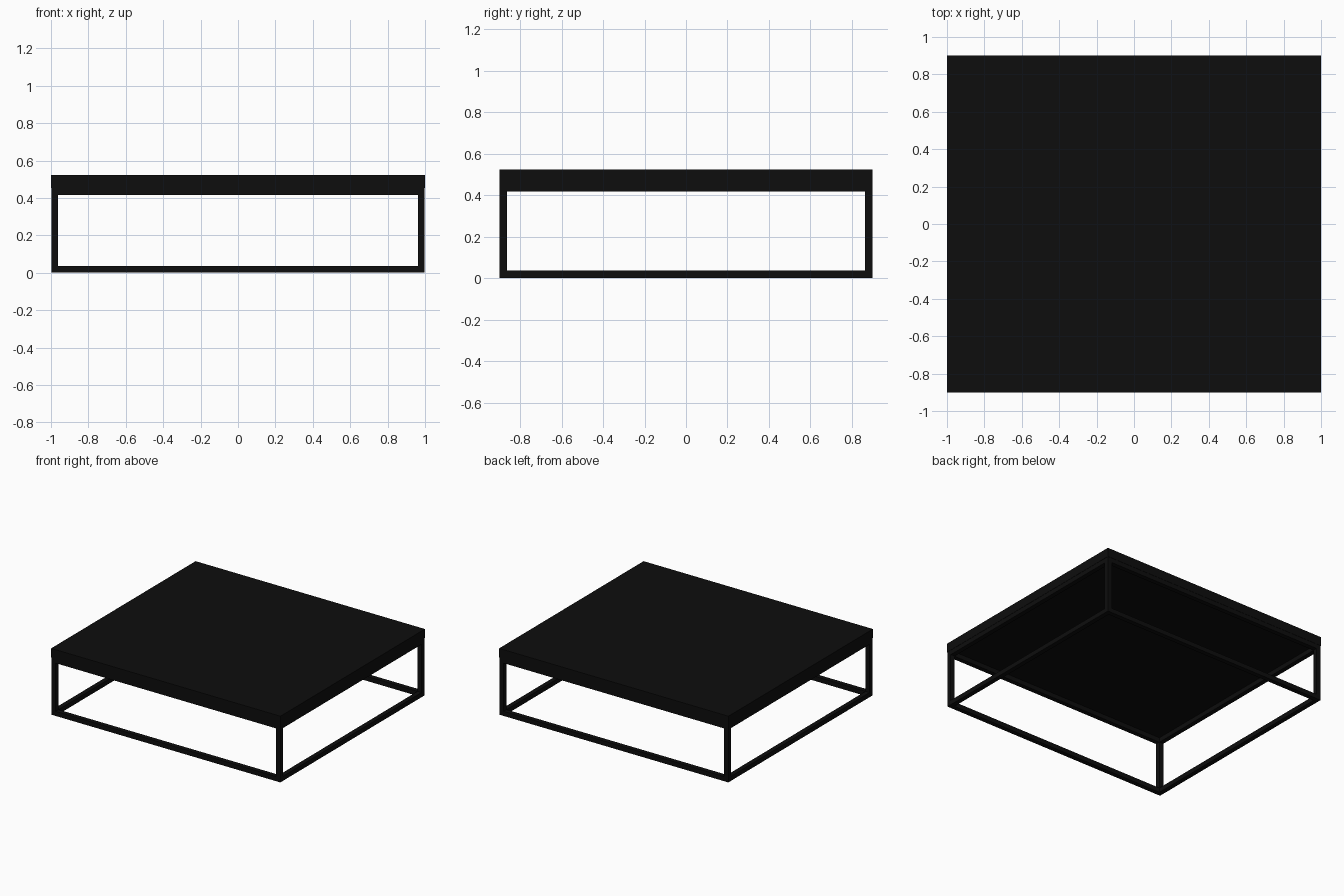
import bpy

if "Cube" in bpy.data.objects:
    bpy.data.objects.remove(bpy.data.objects["Cube"])

black = bpy.data.materials.new("black_finish")
black.diffuse_color = (0.004, 0.004, 0.004, 1)
black.use_nodes = True
black.node_tree.nodes["Principled BSDF"].inputs["Base Color"].default_value = black.diffuse_color

HX, HY = 0.998, 0.898      # outer half size of the frame
T = 0.036                  # square tube thickness
Z0, Z1 = 0.0, 0.452        # frame bottom and top


def box(name, lo, hi):
    bpy.ops.mesh.primitive_cube_add(size=1, location=[(a + b) / 2 for a, b in zip(lo, hi)])
    ob = bpy.context.object
    ob.name = name
    ob.scale = [b - a for a, b in zip(lo, hi)]
    bpy.ops.object.transform_apply(location=False, rotation=False, scale=True)
    ob.data.materials.append(black)
    return ob


# Table top
box("table_top", (-1, -0.9, Z1), (1, 0.9, 0.523))

# Legs at the four corners
for xn, x in (("left", -HX), ("right", HX - T)):
    for yn, y in (("front", -HY), ("back", HY - T)):
        box(f"{yn}_{xn}_leg", (x, y, Z0), (x + T, y + T, Z1))

# Floor and upper rails between the legs
for zn, z in (("floor", Z0), ("upper", Z1 - T)):
    for yn, y in (("front", -HY), ("back", HY - T)):
        box(f"{yn}_{zn}_rail", (-HX + T, y, z), (HX - T, y + T, z + T))
    for xn, x in (("left", -HX), ("right", HX - T)):
        box(f"{xn}_{zn}_rail", (x, -HY + T, z), (x + T, HY - T, z + T))
